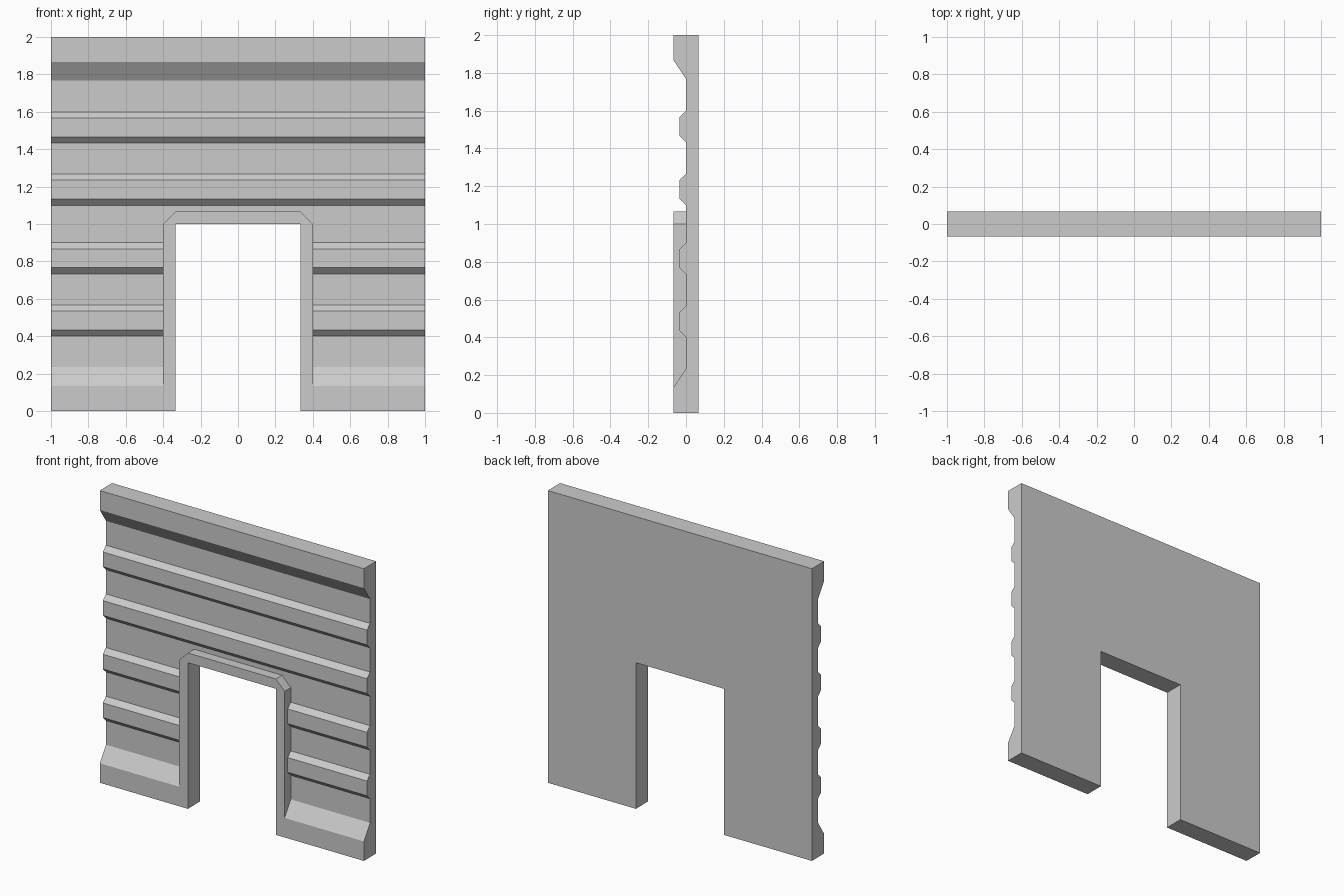
import bpy, bmesh
from mathutils import Vector

if "Cube" in bpy.data.objects:
    bpy.data.objects.remove(bpy.data.objects["Cube"])

T = 1 / 15          # half thickness of the wall
RIB = T / 2         # rib depth


def prism(name, points, extrusion):
    """Closed solid made by extruding a flat outline."""
    bm = bmesh.new()
    face = bm.faces.new([bm.verts.new(p) for p in points])
    res = bmesh.ops.extrude_face_region(bm, geom=[face])
    moved = [g for g in res["geom"] if isinstance(g, bmesh.types.BMVert)]
    bmesh.ops.translate(bm, verts=moved, vec=Vector(extrusion))
    bmesh.ops.recalc_face_normals(bm, faces=bm.faces)
    mesh = bpy.data.meshes.new(name)
    bm.to_mesh(mesh)
    bm.free()
    obj = bpy.data.objects.new(name, mesh)
    bpy.context.collection.objects.link(obj)
    return obj


def combine(target, helper, operation):
    """Apply a boolean and discard the helper."""
    mod = target.modifiers.new(operation.lower(), "BOOLEAN")
    mod.operation = operation
    mod.solver = "EXACT"
    mod.object = helper
    bpy.context.view_layer.objects.active = target
    bpy.ops.object.modifier_apply(modifier=mod.name)
    bpy.data.objects.remove(helper)


# Wall panel: plinth, four bevelled ribs and a cornice in one side profile
profile = [(T, 0), (-T, 0), (-T, 2 * T), (0, 0.235)]
for z in (0.4, 0.733, 1.1, 1.433):
    profile += [(0, z), (-RIB, z + RIB), (-RIB, z + 0.134), (0, z + 0.167)]
profile += [(0, 1.767), (-T, 1.867), (-T, 2), (T, 2)]
wall = prism("doorway_wall", [(-1, y, z) for y, z in profile], (2, 0, 0))

# Raised door surround with chamfered top corners
outline = [(-0.4, 0), (-0.4, 1), (-0.333, 1.067),
           (0.333, 1.067), (0.4, 1), (0.4, 0)]
surround = prism("door_surround", [(x, -T, z) for x, z in outline], (0, 0.1, 0))
combine(wall, surround, "UNION")

# Door opening cut through everything
opening = [(-0.333, -0.1), (-0.333, 1), (0.333, 1), (0.333, -0.1)]
cutter = prism("door_cutter", [(x, -0.2, z) for x, z in opening], (0, 0.4, 0))
combine(wall, cutter, "DIFFERENCE")
